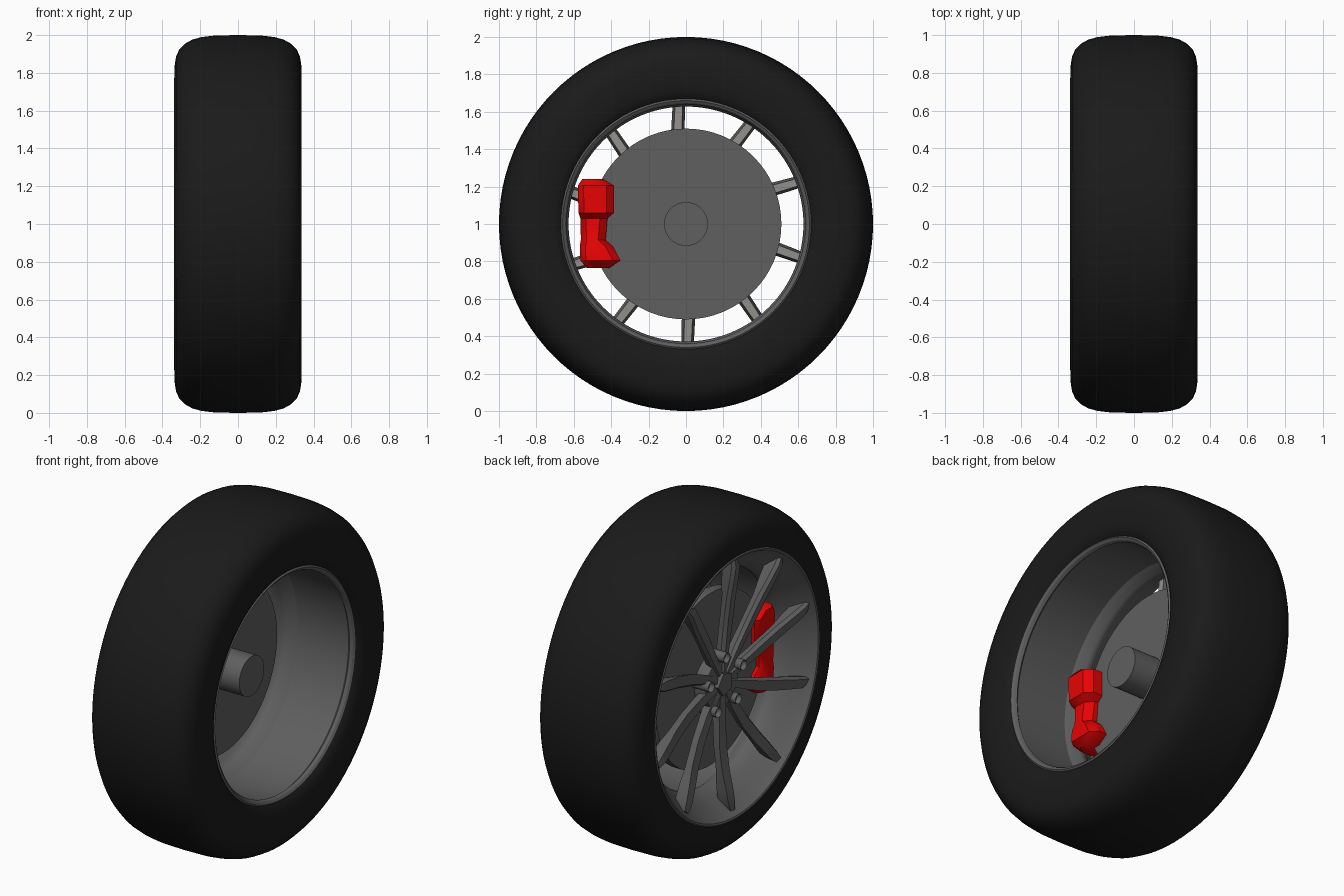
import bpy, bmesh, math
from mathutils import Matrix, Vector

if "Cube" in bpy.data.objects:
    bpy.data.objects.remove(bpy.data.objects["Cube"])

CENTRE = Vector((0, 0, 1))


def material(name, r, g, b):
    m = bpy.data.materials.new(name)
    m.use_nodes = True
    m.diffuse_color = (r, g, b, 1)
    bsdf = m.node_tree.nodes["Principled BSDF"]
    bsdf.inputs["Base Color"].default_value = (r, g, b, 1)
    bsdf.inputs["Roughness"].default_value = 0.6
    return m


RUBBER = material("black rubber", 0.0105, 0.0105, 0.0105)
METAL = material("dark grey metal", 0.115, 0.115, 0.115)
BARE = material("light grey metal", 0.29, 0.28, 0.26)
RED = material("red paint", 0.85, 0.001, 0.001)


def finish(name, bm, mats, angle=35):
    bmesh.ops.recalc_face_normals(bm, faces=bm.faces[:])
    mesh = bpy.data.meshes.new(name)
    bm.to_mesh(mesh)
    bm.free()
    for m in mats:
        mesh.materials.append(m)
    ob = bpy.data.objects.new(name, mesh)
    ob.location = CENTRE
    bpy.context.collection.objects.link(ob)
    bpy.ops.object.select_all(action='DESELECT')
    ob.select_set(True)
    bpy.context.view_layer.objects.active = ob
    bpy.ops.object.shade_smooth_by_angle(angle=math.radians(angle))


def lathe(name, profile, mat, angle, steps=96):
    """Spin a closed (x, radius) outline about the axle."""
    bm = bmesh.new()
    rings = []
    for i in range(steps):
        a = math.tau * i / steps
        rings.append([bm.verts.new((x, r * math.cos(a), r * math.sin(a)))
                      for x, r in profile])
    n = len(profile)
    for i in range(steps):
        p, q = rings[i], rings[(i + 1) % steps]
        for j in range(n):
            k = (j + 1) % n
            bm.faces.new((p[j], p[k], q[k], q[j]))
    finish(name, bm, [mat], angle)


def loft(bm, sections, second_side=None):
    """Skin a row of equal sections; one side may take the second material."""
    rows = [[bm.verts.new(p) for p in s] for s in sections]
    n = len(rows[0])
    for a, b in zip(rows, rows[1:]):
        for j in range(n):
            k = (j + 1) % n
            face = bm.faces.new((a[j], a[k], b[k], b[j]))
            face.material_index = 1 if j == second_side else 0
    bm.faces.new(rows[0])
    bm.faces.new(rows[-1])


def add_cylinder(bm, x0, x1, radius, sides, y=0, z=0):
    place = Matrix.Translation(((x0 + x1) / 2, y, z)) @ Matrix.Rotation(math.pi / 2, 4, 'Y')
    bmesh.ops.create_cone(bm, cap_ends=True, segments=sides, radius1=radius,
                          radius2=radius, depth=abs(x1 - x0), matrix=place)


def cylinder(name, x0, x1, radius, sides, mat):
    bm = bmesh.new()
    add_cylinder(bm, x0, x1, radius, sides)
    finish(name, bm, [mat])


# Tyre: shoulders mirrored, with a lower sidewall on the inner side
shoulder = [(0.0, 1.0), (0.12, 0.998), (0.19, 0.99), (0.24, 0.977), (0.28, 0.955),
            (0.31, 0.925), (0.328, 0.888), (0.335, 0.84), (0.335, 0.77)]
inner_wall = [(0.328, 0.71), (0.315, 0.68), (0.30, 0.664)]
lathe("tyre", shoulder + inner_wall + [(-x, r) for x, r in reversed(shoulder[1:])],
      RUBBER, 35)

# Rim: inner barrel, a creased ridge, then a wide flare on the spoke side
lathe("rim", [(0.30, 0.675), (0.312, 0.66), (0.302, 0.646), (0.285, 0.638),
              (0.27, 0.652), (-0.07, 0.664), (-0.12, 0.632), (-0.14, 0.628),
              (-0.16, 0.632), (-0.20, 0.655), (-0.25, 0.695), (-0.29, 0.728),
              (-0.32, 0.75), (-0.336, 0.76), (-0.34, 0.77), (-0.33, 0.782)], METAL, 28)

# Brake disc and axle
cylinder("brake_disc", -0.16, -0.10, 0.51, 64, METAL)
cylinder("axle", -0.13, 0.09, 0.117, 32, METAL)

# Hub and centre cap
cylinder("hub", -0.235, -0.15, 0.15, 40, METAL)
cylinder("centre_cap", -0.262, -0.23, 0.07, 5, METAL)

# Spokes: long leaf blades, (radius, front x, back x, half width, sideways sweep)
STATIONS = [(0.04, -0.245, -0.18, 0.02, 0.0), (0.20, -0.25, -0.19, 0.03, 0.012),
            (0.36, -0.262, -0.205, 0.036, 0.016), (0.50, -0.28, -0.22, 0.036, 0.011),
            (0.60, -0.30, -0.22, 0.034, 0.004), (0.69, -0.315, -0.225, 0.031, -0.002),
            (0.738, -0.312, -0.265, 0.018, -0.012)]
bm = bmesh.new()
for i in range(10):
    turn = Matrix.Translation((0, -0.015, 0)) @ Matrix.Rotation(math.radians(20 + 36 * i), 4, 'X')
    blade = []
    for r, front, back, w, sweep in STATIONS:
        section = [(front + 0.02, -w), (front, -w * 0.6), (front + 0.008, w),
                   (back, w * 0.6), (back, -w * 0.6)]
        blade.append([turn @ Vector((x, r, s + sweep)) for x, s in section])
    loft(bm, blade, second_side=3)
finish("spokes", bm, [METAL, BARE], 30)

# Wheel nuts with recessed ends
bm = bmesh.new()
for i in range(5):
    a = math.radians(15 + 72 * i)
    add_cylinder(bm, -0.275, -0.17, 0.03, 16, 0.16 * math.cos(a), 0.16 * math.sin(a))
ends = [f for f in bm.faces if len(f.verts) > 4 and f.calc_center_median().x < -0.27]
bmesh.ops.inset_individual(bm, faces=ends, thickness=0.009)
bmesh.ops.translate(bm, verts=list({v for f in ends for v in f.verts}), vec=(0.025, 0, 0))
finish("wheel_nuts", bm, [METAL])

# Brake caliper: chamfered sections stacked upward, (z, outer y, inner y, inboard x)
LEVELS = [(0.24, -0.555, -0.44, -0.03), (0.205, -0.578, -0.385, 0.0),
          (0.06, -0.575, -0.385, 0.0), (0.03, -0.565, -0.42, -0.035),
          (-0.085, -0.562, -0.43, -0.03), (-0.12, -0.568, -0.39, -0.015),
          (-0.195, -0.565, -0.35, -0.01), (-0.235, -0.53, -0.41, -0.04)]
stack = [[(x, y0 + 0.03, z), (x, y1 - 0.04, z), (x - 0.04, y1, z), (-0.18, y1, z),
          (-0.2, y1 - 0.03, z), (-0.2, y0 + 0.03, z), (-0.17, y0, z), (x - 0.04, y0, z)]
         for z, y0, y1, x in LEVELS]
bm = bmesh.new()
loft(bm, stack)
finish("brake_caliper", bm, [RED], 40)
